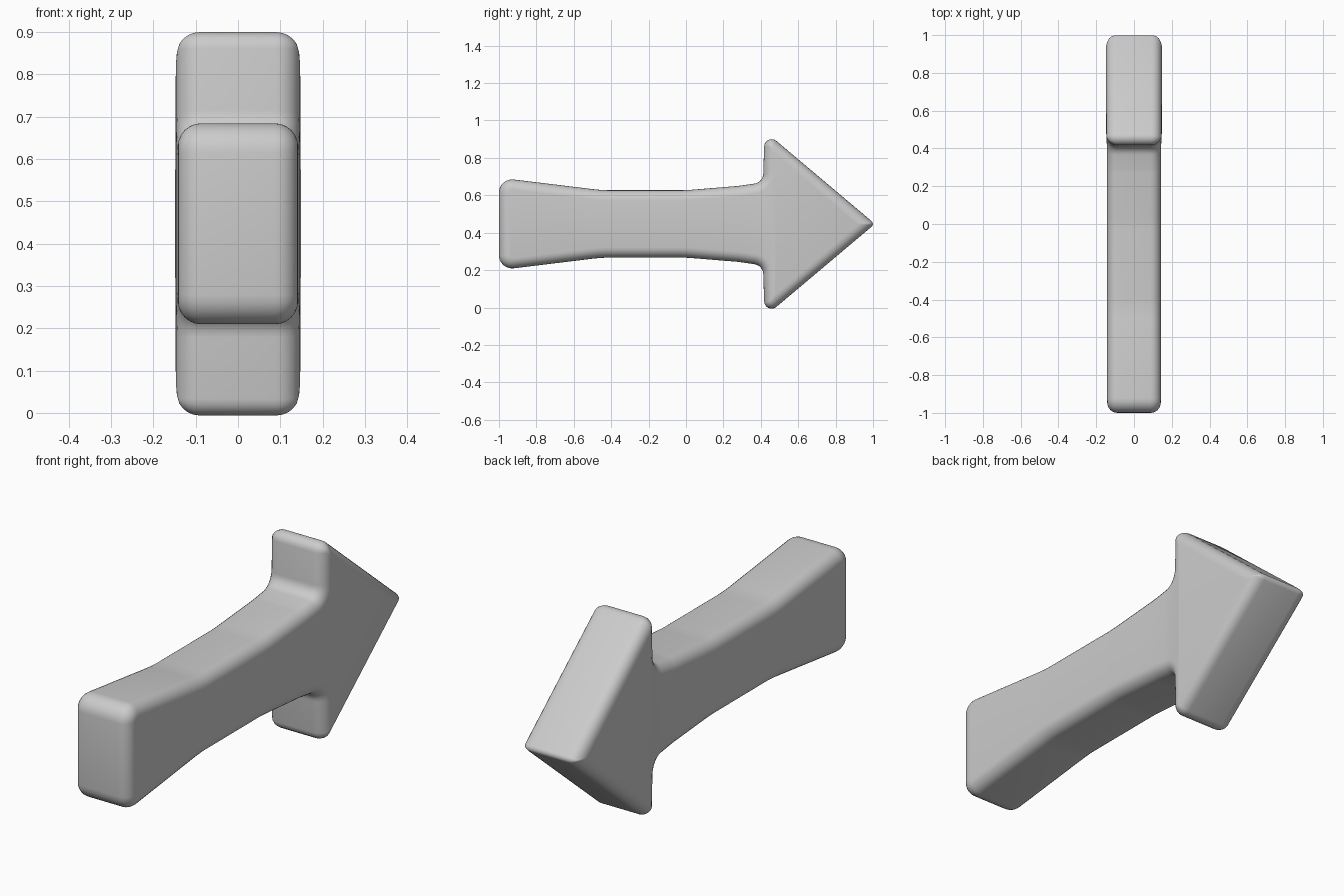
import bpy, bmesh, math
from mathutils import Vector

if "Cube" in bpy.data.objects:
    bpy.data.objects.remove(bpy.data.objects["Cube"])

MID_Z = 0.447      # height of the symmetry axis
EDGE = 0.055       # rounding radius of the rims
SEG = 6            # segments per outline corner (even)

# Upper half of the arrow outline: y, height above axis, corner radius
half = [(-1.0, 0.247, 0.07), (-0.45, 0.18, 0.8), (0.0, 0.18, 0.8),
        (0.28, 0.203, 0.3), (0.412, 0.222, 0.055), (0.42, 0.497, 0.04)]
outline = half + [(1.01, 0.0, 0.02)] + [(y, -z, r) for y, z, r in reversed(half)]


def ring(offset):
    """Outline moved inward by offset, with every corner filleted."""
    pts = [Vector(p[:2]) for p in outline]
    out = []
    for i, v in enumerate(pts):
        d1 = (v - pts[i - 1]).normalized()
        d2 = (pts[(i + 1) % len(pts)] - v).normalized()
        n1, n2 = Vector((d1.y, -d1.x)), Vector((d2.y, -d2.x))
        miter = (n1 + n2) / (1 + n1.dot(n2))
        turn = math.atan2(d1.x * d2.y - d1.y * d2.x, d1.dot(d2))
        s = 1 if turn < 0 else -1
        rad = max(outline[i][2] - s * offset, 0.005)
        centre = v + miter * (offset + s * rad)
        a0 = math.atan2(n1.y, n1.x)
        for k in range(SEG + 1):
            a = a0 + turn * k / SEG
            out.append(centre - Vector((math.cos(a), math.sin(a))) * s * rad)
    return out


def half_width(y):
    """The head is a little thicker than the shaft."""
    t = min(max((y - 0.35) / 0.2, 0), 1)
    return 0.142 + 0.007 * t * t * (3 - 2 * t)


bm = bmesh.new()
STEPS = 6
loops = []
# Rounded rims on both sides, joined by the straight middle band
angles = [math.pi / 2 * k / STEPS for k in range(STEPS + 1)]
for side, seq in ((-1, reversed(angles)), (1, angles)):
    for t in seq:
        pts = ring(EDGE * (1 - math.cos(t)))
        loops.append([bm.verts.new((side * (half_width(p.x) - EDGE + EDGE * math.sin(t)),
                                    p.x, MID_Z + p.y)) for p in pts])
n = len(loops[0])
for a, b in zip(loops, loops[1:]):
    for i in range(n):
        j = (i + 1) % n
        bm.faces.new((a[i], a[j], b[j], b[i]))

# Side faces: strips between the upper and lower half of the outline
for loop in (loops[0], loops[-1]):
    for i in range(n // 2):
        quad = (loop[i], loop[i + 1], loop[n - 2 - i], loop[n - 1 - i])
        bm.faces.new(list(dict.fromkeys(quad)))

bmesh.ops.recalc_face_normals(bm, faces=bm.faces)
mesh = bpy.data.meshes.new("arrow")
bm.to_mesh(mesh)
bm.free()
arrow = bpy.data.objects.new("arrow", mesh)
bpy.context.collection.objects.link(arrow)

# Plain grey material
grey = bpy.data.materials.new("light_grey")
grey.diffuse_color = (0.6, 0.6, 0.6, 1)
grey.use_nodes = True
grey.node_tree.nodes["Principled BSDF"].inputs["Base Color"].default_value = grey.diffuse_color
mesh.materials.append(grey)

bpy.context.view_layer.objects.active = arrow
arrow.select_set(True)
bpy.ops.object.shade_smooth_by_angle(angle=math.radians(50))
